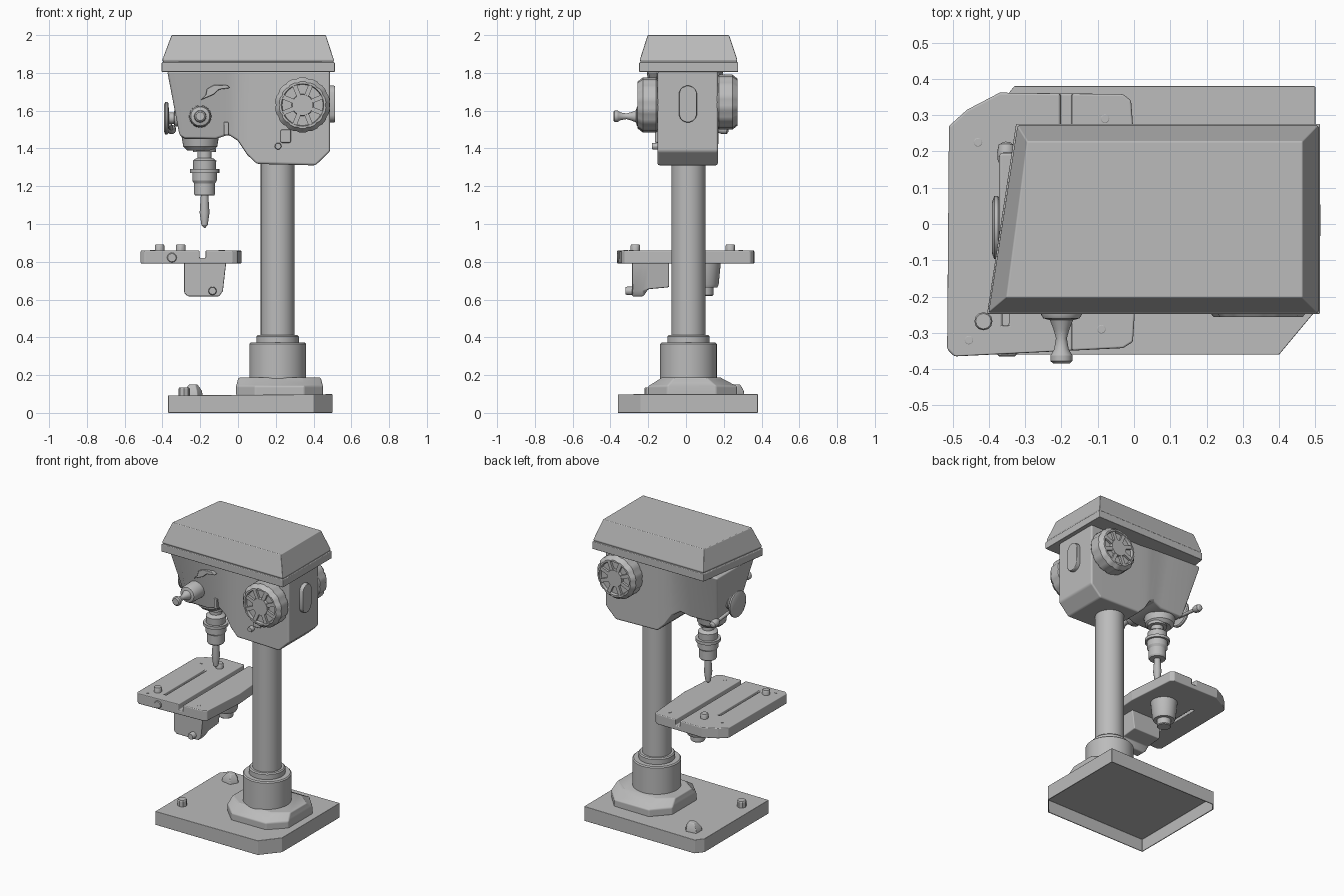
import bpy, bmesh, math
from mathutils import Vector

grey = bpy.data.materials.new("machine_grey")
grey.diffuse_color = (0.5, 0.5, 0.5, 1)


def add_bevel(ob, width):
    m = ob.modifiers.new("edge", 'BEVEL')
    m.width, m.segments, m.limit_method = width, 2, 'ANGLE'
    m.angle_limit = math.radians(35)
    m.harden_normals = True


def finish(name, bm, bevel=0, smooth=30):
    bmesh.ops.recalc_face_normals(bm, faces=bm.faces)
    me = bpy.data.meshes.new(name)
    bm.to_mesh(me)
    bm.free()
    me.materials.append(grey)
    ob = bpy.data.objects.new(name, me)
    bpy.context.collection.objects.link(ob)
    bpy.ops.object.select_all(action='DESELECT')
    ob.select_set(True)
    bpy.context.view_layer.objects.active = ob
    if smooth:
        bpy.ops.object.shade_smooth_by_angle(angle=math.radians(smooth))
    if bevel:
        add_bevel(ob, bevel)
    return ob


def skin(name, rings, bevel=0, smooth=30):
    """Join closed rings of points, capping both ends."""
    bm = bmesh.new()
    loops = [[bm.verts.new(p) for p in r] for r in rings]
    n = len(loops[0])
    for a, b in zip(loops, loops[1:]):
        for i in range(n):
            bm.faces.new((a[i], a[(i + 1) % n], b[(i + 1) % n], b[i]))
    bm.faces.new(loops[0])
    bm.faces.new(loops[-1])
    return finish(name, bm, bevel, smooth)


def prism(name, pts, z0, z1, bevel=0, smooth=30):
    return skin(name, [[(x, y, z) for x, y in pts] for z in (z0, z1)], bevel, smooth)


def box(name, lo, hi, bevel=0):
    return prism(name, [(lo[0], lo[1]), (hi[0], lo[1]), (hi[0], hi[1]), (lo[0], hi[1])],
                 lo[2], hi[2], bevel, 0)


def lathe(name, origin, axis, prof, n=32, notch=0):
    """Turn (radius, height) points about an axis; notch cuts grip scallops."""
    q = Vector(axis).to_track_quat('Z', 'Y')
    rings = []
    for r, h in prof:
        ring = []
        for i in range(n):
            a = 2 * math.pi * i / n
            k = r - (notch if i % 4 == 0 and r > 0.12 else 0)
            ring.append(Vector(origin) + q @ Vector((k * math.cos(a), k * math.sin(a), h)))
        rings.append(ring)
    return skin(name, rings)


def rod(name, origin, axis, r, h, n=24):
    return lathe(name, origin, axis, [(r, 0), (r, h * 0.85), (r * 0.85, h)], n)


# Base plate: a thin tray, open underneath
bm = bmesh.new()
outline = [(-0.37, -0.36), (0.40, -0.36), (0.50, -0.24), (0.50, 0.38), (-0.33, 0.38), (-0.37, 0.33)]
low = [bm.verts.new((x, y, 0)) for x, y in outline]
high = [bm.verts.new((x, y, 0.092 + 0.008 * (x + 0.37))) for x, y in outline]
for i in range(6):
    j = (i + 1) % 6
    bm.faces.new((low[i], low[j], high[j], high[i]))
bm.faces.new(high)
under = bm.faces.new(low)
bmesh.ops.recalc_face_normals(bm, faces=bm.faces)
bmesh.ops.inset_region(bm, faces=[under], thickness=0.008)
pocket = bmesh.ops.extrude_face_region(bm, geom=[under])
bmesh.ops.translate(bm, vec=(0, 0, 0.086),
                    verts=[v for v in pocket['geom'] if isinstance(v, bmesh.types.BMVert)])
bmesh.ops.delete(bm, geom=[under], context='FACES')
finish("base", bm, 0.003, 0)

# Column foot, socket and column
foot = [(-0.01, -0.10), (0.09, -0.20), (0.35, -0.20), (0.45, -0.10),
        (0.45, 0.16), (0.35, 0.27), (0.09, 0.27), (-0.01, 0.16)]
skin("column_foot", [[(0.22 + (x - 0.22) * sx, 0.013 + (y - 0.013) * sy, z) for x, y in foot]
                     for sx, sy, z in ((1, 1, 0.09), (1, 1, 0.142), (0.98, 0.88, 0.157), (0.95, 0.66, 0.187))],
     0.008)
lathe("column_socket", (0.21, 0.013, 0), (0, 0, 1),
      [(0.15, 0.12), (0.15, 0.365), (0.143, 0.372), (0.112, 0.372), (0.112, 0.405), (0.105, 0.412),
       (0.09, 0.412)], 48)
lathe("column", (0.21, 0.013, 0), (0, 0, 1), [(0.09, 0.35), (0.09, 1.33)], 48)

# Base fittings
rod("base_bolt", (-0.285, -0.19, 0.09), (0, 0, 1), 0.03, 0.045, 8)
skin("base_clamp", [[(-0.235 + x * s, 0.27 + y * s, z) for x, y in
                     ((-0.055, -0.035), (0.02, -0.05), (0.05, 0), (0.02, 0.04), (-0.05, 0.03))]
                    for s, z in ((1, 0.09), (0.9, 0.118), (0.45, 0.15))], 0.005)

# Belt cover: skewed plan, seam line and sloping hood
def cover(l0, l1, r, f, b, z):
    return [(l0, f, z), (r, f, z), (r, b, z), (l1, b, z)]


skin("belt_cover", [cover(-0.405, -0.325, 0.513, -0.248, 0.276, z) for z in (1.805, 1.855)]
     + [cover(-0.395, -0.315, 0.505, -0.24, 0.268, 1.858),
        cover(-0.402, -0.322, 0.508, -0.245, 0.272, 1.868),
        cover(-0.352, -0.295, 0.465, -0.203, 0.228, 2.0)], 0.01)

# Head casting: stations of (x top, x bottom, z bottom, front top, back top, front bottom, back bottom)
stations = [(-0.375, -0.31, 1.47, -0.21, 0.20, -0.12, 0.10), (-0.30, -0.28, 1.45, -0.21, 0.20, -0.14, 0.11),
            (-0.13, -0.12, 1.45, -0.20, 0.19, -0.14, 0.12), (-0.05, -0.05, 1.472, -0.18, 0.185, -0.135, 0.135),
            (0.0, 0.0, 1.44, -0.165, 0.18, -0.14, 0.155), (0.045, 0.05, 1.365, -0.156, 0.174, -0.148, 0.165),
            (0.10, 0.10, 1.318, -0.152, 0.17, -0.152, 0.17), (0.41, 0.41, 1.31, -0.15, 0.17, -0.152, 0.17),
            (0.488, 0.488, 1.385, -0.15, 0.17, -0.15, 0.17)]
skin("head", [[(xt, ft, 1.81), (xt, bt, 1.81), (xb, bb, zb), (xb, fb, zb)]
              for xt, xb, zb, ft, bt, fb, bb in stations], 0.012)

# Quill boss, chuck and drill bit
lathe("quill_boss", (-0.2, 0.01, 0), (0, 0, 1), [(0.07, 1.39), (0.09, 1.41), (0.10, 1.47)])
lathe("chuck", (-0.177, 0.015, 0), (0, 0, 1),
      [(0.05, 1.15), (0.056, 1.16), (0.056, 1.215), (0.065, 1.23), (0.065, 1.27), (0.078, 1.27),
       (0.078, 1.29), (0.06, 1.29), (0.062, 1.335), (0.05, 1.345), (0.038, 1.35), (0.038, 1.38),
       (0.06, 1.38), (0.06, 1.40)])
lathe("drill_bit", (-0.177, 0.015, 0), (0, 0, 1),
      [(0.004, 0.98), (0.017, 0.995), (0.026, 1.06), (0.02, 1.15), (0.02, 1.17)], 16)

# Large motor knobs, front and back
for side, x, z, y in ((-1, 0.342, 1.63, -0.148), (1, 0.35, 1.645, 0.165)):
    tag = "front" if side < 0 else "back"
    lathe(tag + "_knob", (x, y, z), (0, side, 0),
          [(0.13, -0.01), (0.146, 0.01), (0.146, 0.08), (0.124, 0.108), (0.112, 0.108),
           (0.108, 0.09), (0.058, 0.09), (0.055, 0.107), (0.01, 0.107)], 56, 0.005)
    for i in range(8):
        spoke = box(tag + "_knob_spoke", (0.05, -0.012, -0.012), (0.111, 0.012, 0.012))
        spoke.rotation_euler = (0, math.pi * (i + 0.5) / 4, 0)
        spoke.location = (x, y + side * 0.093, z)

# Side cover plate on the right end
plate = []
for i in range(16):
    a = 2 * math.pi * (i + 0.5) / 16
    plate.append((0.01 + 0.048 * math.cos(a), 1.635 + 0.048 * math.sin(a) + math.copysign(0.05, math.sin(a))))
skin("side_plate", [[(x, y, z) for y, z in plate] for x in (0.48, 0.514)], 0.005)

# Left end dial with its lever
lathe("left_dial", (-0.30, -0.01, 1.56), (-1, 0, 0),
      [(0.045, -0.03), (0.045, 0.035), (0.03, 0.04), (0.03, 0.065), (0.08, 0.068), (0.087, 0.075),
       (0.087, 0.085), (0.07, 0.092)], 16)
lathe("left_lever", (-0.362, 0, 1.53), (0.01, 0.2, -0.03),
      [(0.011, 0), (0.011, 0.16), (0.022, 0.175), (0.025, 0.2), (0.022, 0.22), (0.01, 0.228)], 16)

# Feed handle on the front
lathe("feed_handle", (-0.2, -0.10, 1.57), (0, -1, 0),
      [(0.06, 0.03), (0.056, 0.15), (0.05, 0.16), (0.032, 0.165), (0.022, 0.19), (0.015, 0.215),
       (0.02, 0.245), (0.03, 0.262), (0.03, 0.278), (0.022, 0.285)])

# Raised pointer, lock block and screw on the head front
pointer = [(-0.20, 1.655), (-0.13, 1.685), (-0.10, 1.712), (-0.04, 1.72), (-0.06, 1.737), (-0.13, 1.735),
           (-0.165, 1.715), (-0.17, 1.685)]
skin("pointer", [[(x, y, z) for x, z in pointer] for y in (-0.15, -0.196)], 0.004)
box("lock_block", (0.225, -0.165, 1.43), (0.28, -0.14, 1.50), 0.008)
rod("lock_screw", (0.212, -0.14, 1.412), (0, -1, 0), 0.018, 0.04, 12)
box("depth_stop", (-0.075, -0.155, 1.47), (-0.05, -0.12, 1.54), 0.005)

# Work table with a channel and a slot
table = prism("table", [(-0.515, -0.345), (-0.495, -0.365), (-0.03, -0.342), (-0.003, -0.325), (0.018, 0),
                        (-0.008, 0.34), (-0.03, 0.358), (-0.37, 0.362), (-0.46, 0.315), (-0.51, 0.27)],
              0.79, 0.86, 0, 0)
for tag, lo, hi in (("channel", (-0.203, -0.5, 0.82), (-0.172, 0.5, 0.9)),
                    ("slot", (-0.363, -0.28, 0.7), (-0.345, 0.15, 0.9))):
    cutter = box(tag + "_cutter", lo, hi)
    cutter.hide_render = True
    cutter.hide_set(True)
    m = table.modifiers.new(tag, 'BOOLEAN')
    m.object, m.operation, m.solver = cutter, 'DIFFERENCE', 'EXACT'
add_bevel(table, 0.006)

# Table bolts and pins
for x, y in ((-0.415, -0.268), (-0.303, 0.235)):
    rod("table_bolt", (x, y, 0.85), (0, 0, 1), 0.025, 0.042, 12)
for x, y in ((-0.43, 0.225), (-0.455, -0.32), (-0.09, -0.29), (-0.08, 0.29)):
    rod("table_pin", (x, y, 0.855), (0, 0, 1), 0.012, 0.008, 12)
rod("table_edge_bolt", (-0.35, -0.335, 0.822), (0, -1, 0), 0.026, 0.03, 12)

# Brackets under the table
block = [(-0.285, 0.80), (-0.285, 0.635), (-0.265, 0.617), (-0.10, 0.617), (-0.08, 0.645), (-0.062, 0.80)]
skin("table_bracket", [[(x, y, max(z, lim)) for x, z in block]
                       for y, lim in ((-0.285, 0.617), (-0.225, 0.617), (-0.20, 0.655), (-0.09, 0.665))], 0.006)
rod("bracket_bolt", (-0.135, -0.27, 0.646), (0, -1, 0), 0.022, 0.05, 12)
lathe("table_hub", (-0.16, 0.1, 0), (0, 0, 1),
      [(0.04, 0.62), (0.045, 0.625), (0.045, 0.665), (0.066, 0.665), (0.073, 0.68), (0.085, 0.80)])
